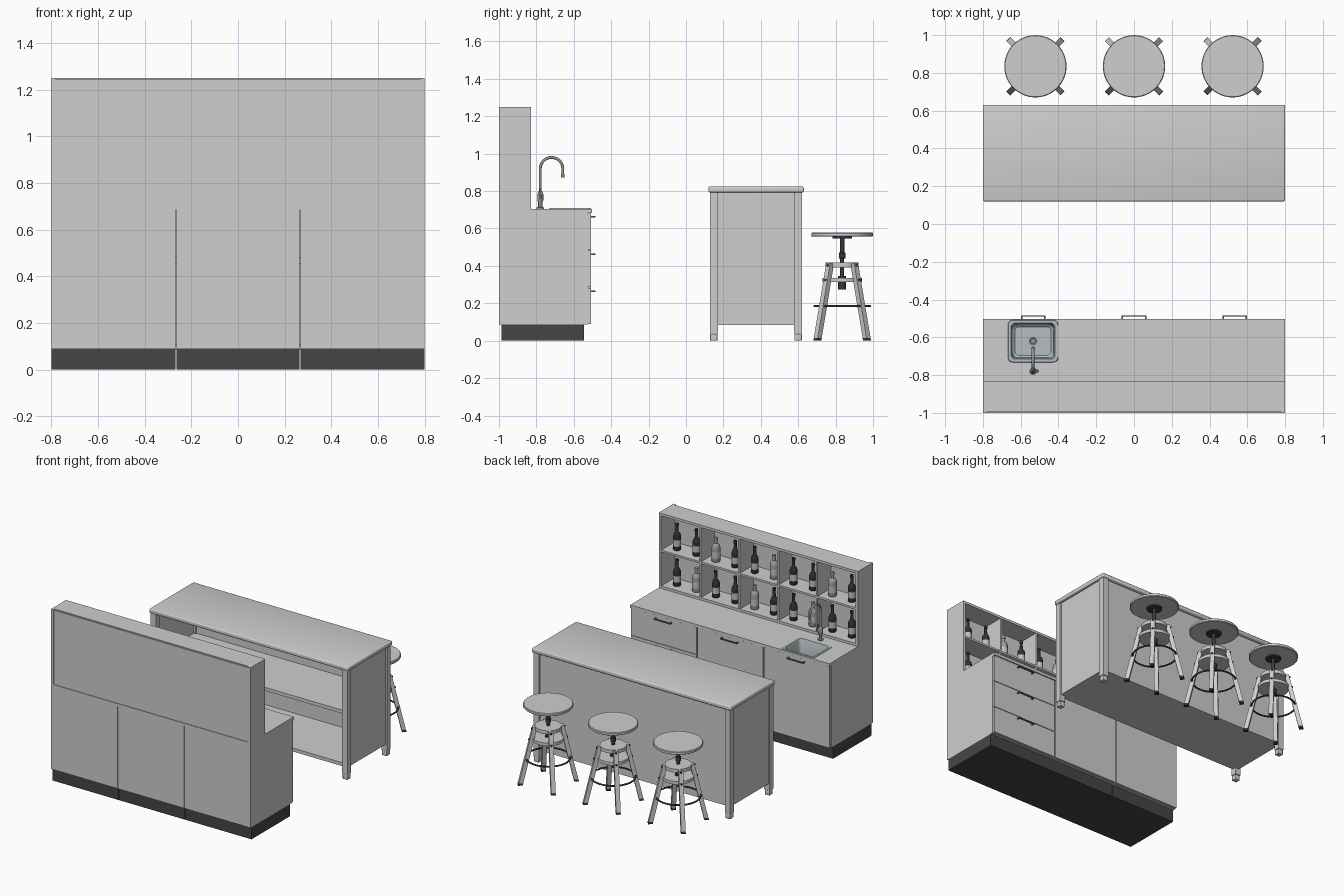
import bpy, bmesh, math
from mathutils import Vector

if "Cube" in bpy.data.objects:
    bpy.data.objects.remove(bpy.data.objects["Cube"])


def material(name, r, g=None, b=None):
    m = bpy.data.materials.new(name)
    m.diffuse_color = (r, r if g is None else g, r if b is None else b, 1)
    m.use_nodes = True
    m.node_tree.nodes["Principled BSDF"].inputs["Base Color"].default_value = m.diffuse_color
    return m


LIGHT = material("light_grey_board", 0.62)
DARK = material("dark_plinth", 0.06)
BLACK = material("black_metal", 0.04)
CHROME = material("tap_metal", 0.30)
STEEL = material("sink_steel", 0.46, 0.52, 0.54)
GREY = material("handle_grey", 0.16)
DARK_GLASS = material("dark_glass", 0.03)
PALE_GLASS = material("pale_glass", 0.34)
LABEL = material("label_paper", 0.55)


def finish(name, bm, mats, smooth=False):
    bmesh.ops.recalc_face_normals(bm, faces=bm.faces)
    me = bpy.data.meshes.new(name)
    bm.to_mesh(me)
    bm.free()
    for m in mats:
        me.materials.append(m)
    if smooth:
        me.polygons.foreach_set("use_smooth", [True] * len(me.polygons))
        me.set_sharp_from_angle(angle=math.radians(35))
    ob = bpy.data.objects.new(name, me)
    bpy.context.collection.objects.link(ob)
    return ob


def box(name, x0, x1, y0, y1, z0, z1, mat=LIGHT, bevel=0, open_top=False):
    bm = bmesh.new()
    bmesh.ops.create_cube(bm, size=1)
    for v in bm.verts:
        v.co = ((x0 + x1) / 2 + v.co.x * (x1 - x0), (y0 + y1) / 2 + v.co.y * (y1 - y0),
                (z0 + z1) / 2 + v.co.z * (z1 - z0))
    bm.normal_update()
    if open_top:
        bmesh.ops.delete(bm, geom=[f for f in bm.faces if f.normal.z > 0.9], context='FACES')
    if bevel:
        bmesh.ops.bevel(bm, geom=bm.edges[:], offset=bevel, segments=3, profile=0.5, affect='EDGES')
    return finish(name, bm, [mat], smooth=bevel > 0)


def loft(name, loops, mats, cap_start=True, cap_end=True, smooth=True, rule=None):
    """Skin a list of closed point loops; rule(z) picks a material index."""
    bm = bmesh.new()
    rings = [[bm.verts.new(p) for p in loop] for loop in loops]
    n = len(rings[0])
    for a, b in zip(rings, rings[1:]):
        for i in range(n):
            bm.faces.new((a[i], a[(i + 1) % n], b[(i + 1) % n], b[i]))
    if cap_start:
        bm.faces.new(rings[0][::-1])
    if cap_end:
        bm.faces.new(rings[-1])
    if rule:
        for f in bm.faces:
            f.material_index = rule(f.calc_center_median().z)
    return finish(name, bm, mats, smooth)


def lathe(name, profile, cx, cy, mats, seg=32, rule=None):
    loops = [[(cx + r * math.cos(2 * math.pi * i / seg), cy + r * math.sin(2 * math.pi * i / seg), z)
              for i in range(seg)] for r, z in profile]
    return loft(name, loops, mats, rule=rule)


def disc(name, cx, cy, r, z0, z1, mat=LIGHT, seg=32):
    return lathe(name, [(r, z0), (r, z1)], cx, cy, [mat], seg)


# ---------- back bar: three base units, plinth, worktop ----------
W = 1.6 / 3
G = 0.002
for i, side in enumerate(("sink", "middle", "drawer")):
    x0 = -0.8 + i * W
    x1 = x0 + W
    a, b = x0 + (G if i else 0), x1 - (G if i < 2 else 0)
    box(side + "_cabinet", a, b, -1, -0.525, 0.088, 0.684, open_top=True)
    box(side + "_plinth", a, b, -0.987, -0.545, 0, 0.088, DARK)
    fronts = [(0.09, 0.283), (0.287, 0.482), (0.486, 0.681)] if side == "drawer" else [(0.09, 0.681)]
    for z0, z1 in fronts:
        box(side + "_front", a + G, b - G, -0.523, -0.508, z0, z1)
        c, hz = (x0 + x1) / 2, z1 - 0.019
        box("handle_bar", c - 0.066, c + 0.066, -0.491, -0.484, hz - 0.004, hz + 0.004, GREY)
        for s in (-1, 1):
            box("handle_post", c + s * 0.062 - 0.004, c + s * 0.062 + 0.004, -0.508, -0.49,
                hz - 0.004, hz + 0.004, GREY)

worktop = box("worktop", -0.8, 0.8, -1, -0.503, 0.684, 0.705)
cutter = box("sink_cutter", -0.655, -0.414, -0.72, -0.52, 0.6, 0.8)
cutter.hide_render = True
cutter.display_type = 'WIRE'
cut = worktop.modifiers.new("sink_hole", 'BOOLEAN')
cut.object = cutter
cut.operation = 'DIFFERENCE'
cut.solver = 'EXACT'

# ---------- sink ----------
SX, SY = -0.5345, -0.62


def rounded(hx, hy, r, z, k=5):
    pts = []
    for q, (sx, sy) in enumerate(((1, 1), (-1, 1), (-1, -1), (1, -1))):
        for j in range(k + 1):
            t = math.pi / 2 * (q + j / k)
            pts.append((SX + sx * (hx - r) + r * math.cos(t), SY + sy * (hy - r) + r * math.sin(t), z))
    return pts


loft("sink_basin", [rounded(0.133, 0.112, 0.025, 0.705), rounded(0.131, 0.110, 0.025, 0.709),
                    rounded(0.117, 0.096, 0.025, 0.709), rounded(0.114, 0.093, 0.025, 0.703),
                    rounded(0.108, 0.087, 0.025, 0.60), rounded(0.095, 0.075, 0.02, 0.588)],
     [STEEL], cap_start=False)
lathe("drain", [(0.025, 0.588), (0.025, 0.591), (0.016, 0.592), (0.014, 0.590)], SX, SY, [CHROME], 24)

# ---------- tap ----------
TY, R = -0.779, 0.06
lathe("tap_body", [(0.021, 0.705), (0.021, 0.711), (0.011, 0.715), (0.011, 0.74), (0.016, 0.75),
                   (0.016, 0.785), (0.009, 0.80)], SX, TY, [CHROME], 24)
path = [(TY, 0.79, 0)] + [(TY + R - R * math.cos(math.pi * k / 16), 0.92 + R * math.sin(math.pi * k / 16),
                           math.pi * k / 16) for k in range(17)] + [(TY + 2 * R, 0.875, math.pi)]
loft("tap_spout", [[(SX + 0.0075 * math.cos(u), y - 0.0075 * math.sin(u) * math.cos(t),
                     z + 0.0075 * math.sin(u) * math.sin(t))
                    for u in (2 * math.pi * i / 16 for i in range(16))] for y, z, t in path], [CHROME])
disc("tap_nozzle", SX, TY + 2 * R, 0.0095, 0.872, 0.892, CHROME, 16)
box("tap_lever_hub", SX + 0.01, SX + 0.028, TY - 0.008, TY + 0.008, 0.76, 0.776, CHROME, 0.003)
box("tap_lever", SX + 0.02, SX + 0.027, TY - 0.004, TY + 0.004, 0.77, 0.815, CHROME)

# ---------- bottle shelf ----------
for s in (-1, 1):
    box("shelf_side", min(s * 0.78, s * 0.8), max(s * 0.78, s * 0.8), -1, -0.83, 0.705, 1.25)
box("shelf_back", -0.78, 0.78, -0.995, -0.985, 0.705, 1.243)
for z0, z1 in ((0.705, 0.723), (0.969, 0.983), (1.232, 1.25)):
    box("shelf_board", -0.78, 0.78, -0.988, -0.83, z0, z1)
for k in range(1, 5):
    x = -0.78 + k * 0.312
    for z0, z1 in ((0.723, 0.969), (0.983, 1.232)):
        box("shelf_divider", x - 0.007, x + 0.007, -0.985, -0.832, z0, z1)

# ---------- bottles: every third one is a stout pale bottle ----------
TALL = [(0.024, 0), (0.026, 0.004), (0.026, 0.03), (0.026, 0.075), (0.026, 0.10), (0.022, 0.115),
        (0.011, 0.13), (0.0095, 0.17), (0.0115, 0.171), (0.0115, 0.19)]
STOUT = [(0.027, 0), (0.029, 0.004), (0.029, 0.03), (0.029, 0.075), (0.029, 0.10), (0.024, 0.118),
         (0.011, 0.13), (0.010, 0.15), (0.013, 0.151), (0.013, 0.17)]
for row, zb in enumerate((0.723, 0.983)):
    for i in range(10):
        pale = i % 3 == (1 if row == 0 else 2)
        lathe("pale_bottle" if pale else "dark_bottle", [(r, zb + z) for r, z in (STOUT if pale else TALL)],
              0.702 - 0.156 * i, -0.90, [PALE_GLASS if pale else DARK_GLASS, LABEL], 20,
              rule=lambda z: 1 if 0.031 < z - zb < 0.074 else 0)

# ---------- island counter, open towards the back bar ----------
box("island_top", -0.8, 0.8, 0.12, 0.63, 0.793, 0.824, LIGHT, 0.008)
for x in (-0.79, 0.747):
    for y in (0.127, 0.578):
        box("island_leg", x, x + 0.043, y, y + 0.043, 0.038, 0.793)
        box("island_foot", x + 0.002, x + 0.041, y + 0.002, y + 0.041, 0, 0.037, LIGHT, 0.004)
for s in (-1, 1):
    box("island_side", min(s * 0.762, s * 0.78), max(s * 0.762, s * 0.78), 0.168, 0.58, 0.085, 0.793)
box("island_back", -0.75, 0.75, 0.59, 0.606, 0.085, 0.793)
box("island_bottom", -0.765, 0.765, 0.14, 0.592, 0.085, 0.11)
box("island_shelf", -0.765, 0.765, 0.16, 0.592, 0.455, 0.48)

# ---------- bar stools ----------
CY = 0.835


def leg_section(cx, ang, z):
    """Rectangle across a splayed leg at height z."""
    rad = 0.188 - 0.235 * z
    u = Vector((math.cos(ang), math.sin(ang), 0))
    v = Vector((-u.y, u.x, 0))
    c = Vector((cx, CY, z)) + u * rad
    return [c + u * a * 0.015 + v * b * 0.015 for a, b in ((1, 1), (-1, 1), (-1, -1), (1, -1))]


for cx in (-0.522, 0, 0.522):
    lathe("seat", [(0.160, 0.556), (0.165, 0.560), (0.165, 0.574), (0.161, 0.578)], cx, CY, [LIGHT], 48)
    disc("seat_plate", cx, CY, 0.052, 0.546, 0.556, BLACK)
    lathe("seat_screw", [(0.021, 0.275), (0.021, 0.345), (0.011, 0.346), (0.011, 0.44), (0.018, 0.441),
                         (0.018, 0.47), (0.012, 0.471), (0.012, 0.546)], cx, CY, [BLACK], 20)
    disc("upper_hub", cx, CY, 0.088, 0.392, 0.417)
    disc("lower_hub", cx, CY, 0.105, 0.314, 0.336)
    bpy.ops.mesh.primitive_torus_add(location=(cx, CY, 0.185), major_radius=0.148, minor_radius=0.006,
                                     major_segments=48, minor_segments=10)
    ring = bpy.context.object
    ring.name = "foot_ring"
    ring.data.materials.append(BLACK)
    bpy.ops.object.shade_smooth()
    for k in range(4):
        ang = math.pi / 4 + k * math.pi / 2
        loft("stool_leg", [leg_section(cx, ang, z) for z in (0.015, 0.415)], [LIGHT], smooth=False)
        loft("stool_foot", [leg_section(cx, ang, z) for z in (0, 0.015)], [BLACK], smooth=False)
        for z in (0.325, 0.403):
            c = Vector((cx, CY, z)) + Vector((math.cos(ang), math.sin(ang), 0)) * (0.203 - 0.235 * z)
            box("leg_bolt", c.x - 0.005, c.x + 0.005, c.y - 0.005, c.y + 0.005, z - 0.005, z + 0.005, BLACK)
